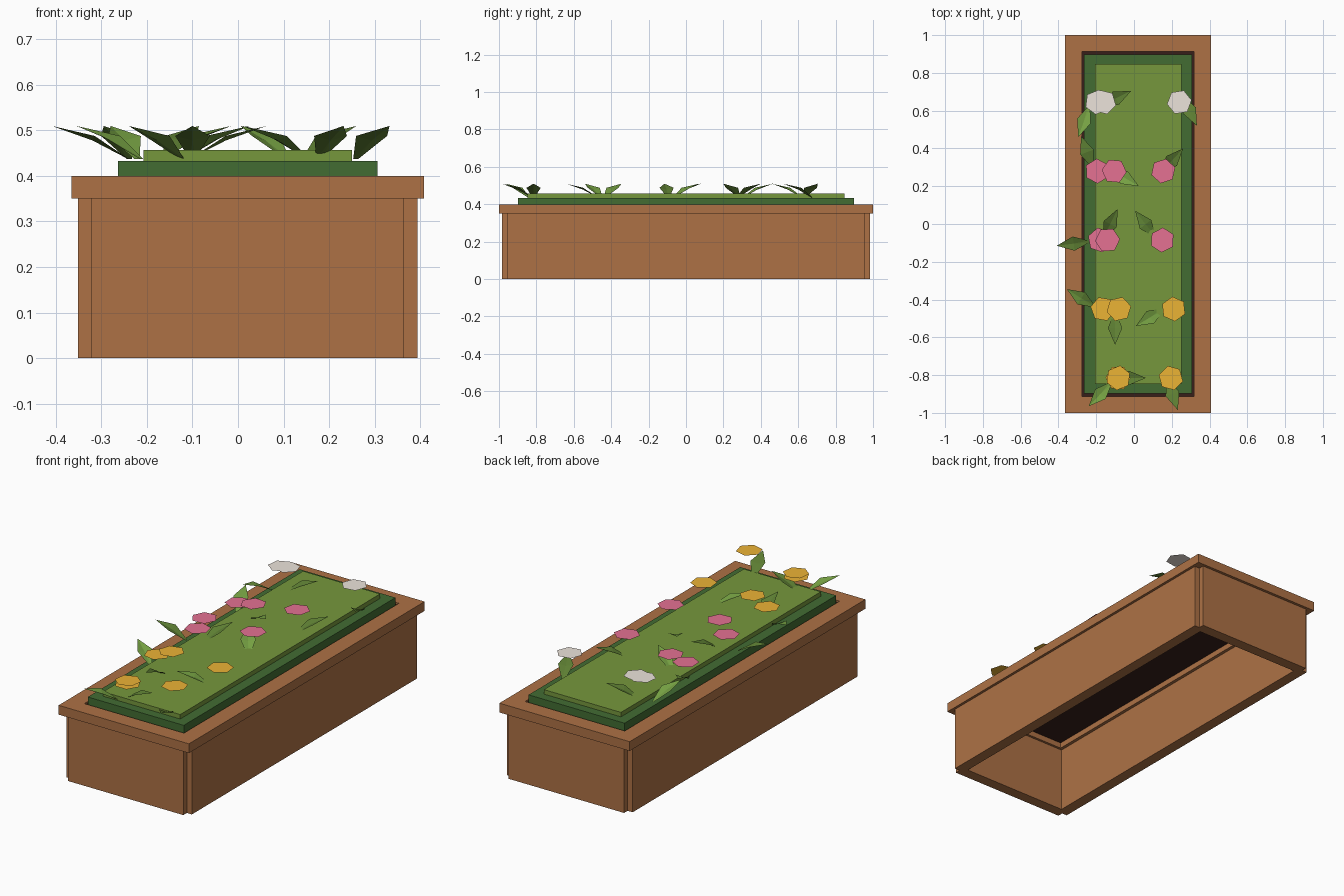
import bpy
from math import sin, cos, radians
from mathutils import Vector

if "Cube" in bpy.data.objects:
    bpy.data.objects.remove(bpy.data.objects["Cube"])

CX = 0.0215  # the box sits slightly right of centre


def material(name, rgb):
    m = bpy.data.materials.new(name)
    m.diffuse_color = [(c / 255) ** 2.2 for c in rgb] + [1]
    m.use_nodes = True
    m.node_tree.nodes["Principled BSDF"].inputs["Base Color"].default_value = m.diffuse_color
    return m


WOOD = material("wood", (172, 113, 71))
SOIL = material("soil", (58, 36, 32))
DARK_GREEN = material("dark_green", (68, 108, 54))
GREEN = material("green", (117, 150, 63))
LEAF = [material("leaf_light", (116, 158, 68)), material("leaf_dark", (94, 126, 54))]
WHITE = material("white_petal", (236, 227, 218))
PINK = material("pink_petal", (228, 113, 145))
YELLOW = material("yellow_petal", (235, 178, 56))


def mesh(name, verts, faces, mat):
    me = bpy.data.meshes.new(name)
    me.from_pydata(verts, [], faces)
    me.materials.append(mat)
    ob = bpy.data.objects.new(name, me)
    bpy.context.collection.objects.link(ob)
    return ob


def box(name, x0, x1, y0, y1, z0, z1, mat):
    v = [(x, y, z) for x in (x0, x1) for y in (y0, y1) for z in (z0, z1)]
    f = [(0, 1, 3, 2), (4, 6, 7, 5), (0, 4, 5, 1), (2, 3, 7, 6), (0, 2, 6, 4), (1, 5, 7, 3)]
    return mesh(name, v, f, mat)


# Walls run between each other's centre lines, leaving notched corners; rim planks overhang
for s, side, end in ((-1, "left", "front"), (1, "right", "back")):
    a, b = sorted((CX + s * 0.313, CX + s * 0.373))
    box(side + "_wall", a, b, -0.955, 0.955, 0, 0.35, WOOD)
    a, b = sorted((s * 0.925, s * 0.985))
    box(end + "_wall", CX - 0.343, CX + 0.343, a, b, 0, 0.35, WOOD)
    a, b = sorted((CX + s * 0.296, CX + s * 0.387))
    box(side + "_rim", a, b, -0.912, 0.912, 0.35, 0.4, WOOD)
    a, b = sorted((s * 0.912, s))
    box(end + "_rim", CX - 0.387, CX + 0.387, a, b, 0.35, 0.4, WOOD)

# Soil and the two stepped layers of greenery
box("soil", CX - 0.296, CX + 0.296, -0.912, 0.912, 0.38, 0.39, SOIL)
box("lower_greenery", CX - 0.285, CX + 0.285, -0.898, 0.898, 0.39, 0.433, DARK_GREEN)
box("upper_greenery", CX - 0.229, CX + 0.229, -0.848, 0.848, 0.433, 0.457, GREEN)


def flower(i, x, y, z, mat, turn):
    pts = [(x + 0.066 * cos(radians(turn + 60 * k)), y + 0.066 * sin(radians(turn + 60 * k)), z)
           for k in range(6)]
    mesh(f"flower_head_{i:02d}", pts, [range(6)], mat)


def leaf(i, tip, base):
    tip, base = Vector((*tip, 0.51)), Vector((*base, 0.0))
    d = tip - base
    d.z = 0
    d.normalize()
    n = Vector((-d.y, d.x, 0))
    root = Vector((tip.x, tip.y, 0)) - d * 0.17

    def p(along, across, z):
        q = root + d * along + n * across
        return (q.x, q.y, z)
    # narrow base, raised side points, slightly lower midrib, pointed tip
    v = [p(0, -0.006, 0.437), p(0, 0.006, 0.437), p(0.08, 0.038, 0.488),
         p(0.08, 0, 0.478), p(0.08, -0.038, 0.488), tip]
    mesh(f"leaf_{i:02d}", v, [(0, 3, 4), (0, 1, 3), (1, 2, 3), (3, 2, 5), (4, 3, 5)], LEAF[i % 2])


# Flower rows: y, petal colour, then (x, height) of each head
rows = [
    (0.645, WHITE, ((-0.195, 0.565), (-0.16, 0.568), (0.24, 0.58))),
    (0.28, PINK, ((-0.195, 0.508), (-0.105, 0.526), (0.155, 0.564))),
    (-0.085, PINK, ((-0.18, 0.513), (-0.14, 0.58), (0.15, 0.584))),
    (-0.45, YELLOW, ((-0.165, 0.518), (-0.08, 0.556), (0.21, 0.547))),
    (-0.815, YELLOW, ((-0.085, 0.52), (-0.083, 0.538), (0.195, 0.585))),
]
count = 0
for y, mat, heads in rows:
    for x, z in heads:
        count += 1
        flower(count, x, y, z, mat, (count * 23) % 60)

# Folded leaves: (tip, direction point near the stem)
leaves = [
    ((-0.015, 0.705), (-0.15, 0.64)), ((-0.295, 0.46), (-0.235, 0.63)),
    ((0.333, 0.52), (0.255, 0.68)), ((-0.28, 0.465), (-0.22, 0.30)),
    ((0.26, 0.40), (0.15, 0.28)), ((0.026, 0.20), (-0.11, 0.28)),
    ((-0.086, 0.08), (-0.16, -0.07)), ((0.006, 0.07), (0.11, -0.065)),
    ((-0.409, -0.115), (-0.21, -0.09)), ((-0.355, -0.345), (-0.205, -0.44)),
    ((-0.10, -0.64), (-0.10, -0.47)), ((0.01, -0.54), (0.15, -0.455)),
    ((0.063, -0.815), (-0.08, -0.815)), ((-0.24, -0.965), (-0.125, -0.845)),
    ((0.232, -0.985), (0.18, -0.83)),
]
for i, (tip, base) in enumerate(leaves, 1):
    leaf(i, tip, base)
